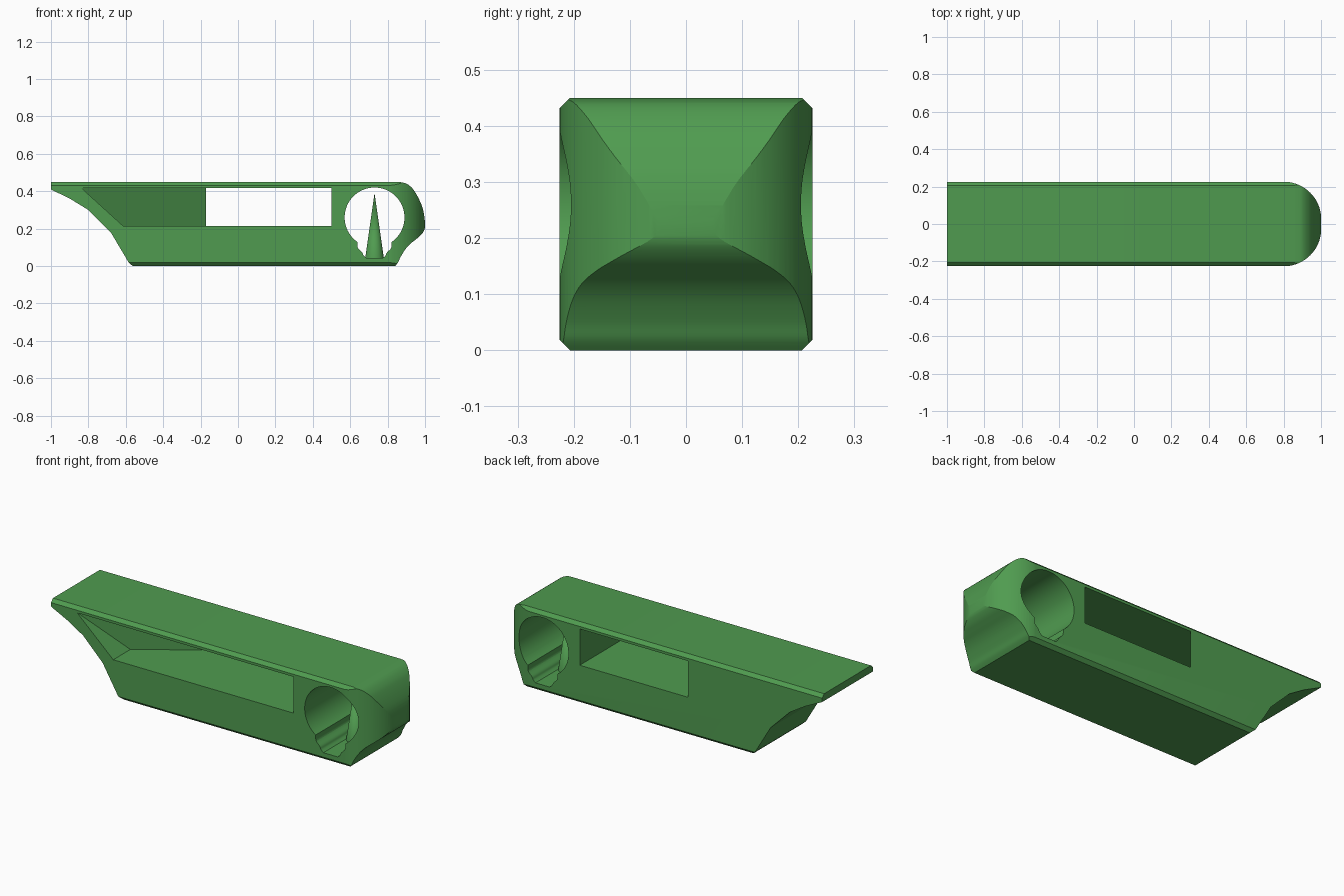
import bpy, bmesh, math
from mathutils import Vector

if "Cube" in bpy.data.objects:
    bpy.data.objects.remove(bpy.data.objects["Cube"])

green = bpy.data.materials.new("leaf_green")
green.diffuse_color = (0.08, 0.33, 0.08, 1)
green.use_nodes = True
green.node_tree.nodes["Principled BSDF"].inputs["Base Color"].default_value = green.diffuse_color


def prism(name, pts, axis, lo, hi, bisect=None):
    """Extrude a 2D outline along an axis: x takes (y,z), y takes (x,z), z takes (x,y)."""
    place = {"x": lambda a, b, t: (t, a, b),
             "y": lambda a, b, t: (a, t, b),
             "z": lambda a, b, t: (a, b, t)}[axis]
    bm = bmesh.new()
    low = [bm.verts.new(place(a, b, lo)) for a, b in pts]
    high = [bm.verts.new(place(a, b, hi)) for a, b in pts]
    bm.faces.new(low)
    bm.faces.new(high[::-1])
    for i in range(len(pts)):
        j = (i + 1) % len(pts)
        bm.faces.new((low[j], low[i], high[i], high[j]))
    if bisect:
        point, normal = bisect
        res = bmesh.ops.bisect_plane(bm, geom=bm.verts[:] + bm.edges[:] + bm.faces[:],
                                     plane_co=point, plane_no=normal, clear_inner=True)
        cut = [e for e in res["geom_cut"] if isinstance(e, bmesh.types.BMEdge)]
        bmesh.ops.contextual_create(bm, geom=cut)
    bmesh.ops.recalc_face_normals(bm, faces=bm.faces)
    mesh = bpy.data.meshes.new(name)
    bm.to_mesh(mesh)
    bm.free()
    mesh.materials.append(green)
    ob = bpy.data.objects.new(name, mesh)
    bpy.context.collection.objects.link(ob)
    return ob


def spline(pts, steps=5):
    """Smooth curve through the points."""
    p = [Vector(q) for q in [pts[0]] + pts + [pts[-1]]]
    out = []
    for i in range(1, len(p) - 2):
        a, b, c, d = p[i - 1:i + 3]
        for k in range(steps):
            t = k / steps
            out.append(tuple(0.5 * (2 * b + (c - a) * t + (2 * a - 5 * b + 4 * c - d) * t ** 2
                                    + (3 * b - a - 3 * c + d) * t ** 3)))
    return out + [pts[-1]]


def boolean(ob, cutter, operation):
    cutter.hide_render = True
    mod = ob.modifiers.new("bool", "BOOLEAN")
    mod.operation, mod.solver, mod.object = operation, "EXACT", cutter
    bpy.context.view_layer.objects.active = ob
    bpy.ops.object.modifier_apply(modifier=mod.name)
    bpy.data.objects.remove(cutter)


def smooth(ob, angle):
    bpy.ops.object.select_all(action="DESELECT")
    ob.select_set(True)
    bpy.context.view_layer.objects.active = ob
    bpy.ops.object.shade_smooth_by_angle(angle=math.radians(angle))


# Body: side profile with a raked tail and a rounded nose
nose = spline([(0.84, 0.0), (0.856, 0.02), (0.87, 0.05), (0.895, 0.09), (0.92, 0.118),
               (0.95, 0.142), (0.975, 0.163), (0.994, 0.188), (1.0, 0.215), (0.998, 0.25),
               (0.99, 0.3), (0.975, 0.342), (0.952, 0.387), (0.93, 0.418), (0.9, 0.441),
               (0.86, 0.45)])
tail = [(-1.0, 0.45), (-1.0, 0.41), (-0.895, 0.358), (-0.8, 0.3),
        (-0.68, 0.18), (-0.585, 0.02), (-0.563, 0.0)]
body = prism("body", tail + nose, "y", -0.4, 0.4)

# Chamfered long edges
section = [(0.225, 0.018), (0.225, 0.432), (0.157, 0.5), (-0.157, 0.5),
           (-0.225, 0.432), (-0.225, 0.018), (-0.157, -0.05), (0.157, -0.05)]
boolean(body, prism("section_cutter", section, "x", -1.2, 1.2), "INTERSECT")

# Nose rounded in plan
half = [(0.8 + 0.201 * math.sin(i * math.pi / 48), 0.026 + 0.2 * math.cos(i * math.pi / 48))
        for i in range(25)]
plan = [(-1.2, -0.226), (-1.2, 0.226)] + half + [(x, -y) for x, y in half[::-1]]
boolean(body, prism("plan_cutter", plan, "z", -0.2, 0.7), "INTERSECT")

# Window through the body, with a slanting inner wall and a raked front edge
slope = 0.45 / 0.67
ext = 0.1
window = [(-0.84 - ext / slope, -0.225 - ext), (0.5, -0.225 - ext),
          (0.5, 0.225 + ext), (-0.17 + ext / slope, 0.225 + ext)]
rake = ((-0.84, 0, 0.42), Vector((0.2, 0, 0.22)).normalized())
boolean(body, prism("window_cutter", window, "z", 0.215, 0.418, rake), "DIFFERENCE")

# Keyhole through the nose
cx, cz, r = 0.73, 0.26, 0.16
a0 = math.asin(0.092 / r)
arc = [(cx + r * math.sin(a), cz - r * math.cos(a))
       for a in [a0 + (2 * math.pi - 2 * a0) * i / 60 for i in range(61)]]
slot = spline([(-0.092, 0.115), (-0.088, 0.095), (-0.066, 0.072), (-0.058, 0.056), (-0.044, 0.043)])
keyhole = arc + [(cx + x, z) for x, z in slot] + [(cx - x, z) for x, z in slot[::-1]]
boolean(body, prism("keyhole_cutter", keyhole, "y", -0.4, 0.4), "DIFFERENCE")
smooth(body, 13)

# Pointed pin standing in the keyhole
bpy.ops.mesh.primitive_cone_add(vertices=48, radius1=0.05, radius2=0, depth=0.35,
                                location=(cx, 0, 0.215))
pin = bpy.context.object
pin.name = "pin"
pin.data.materials.append(green)
smooth(pin, 30)
